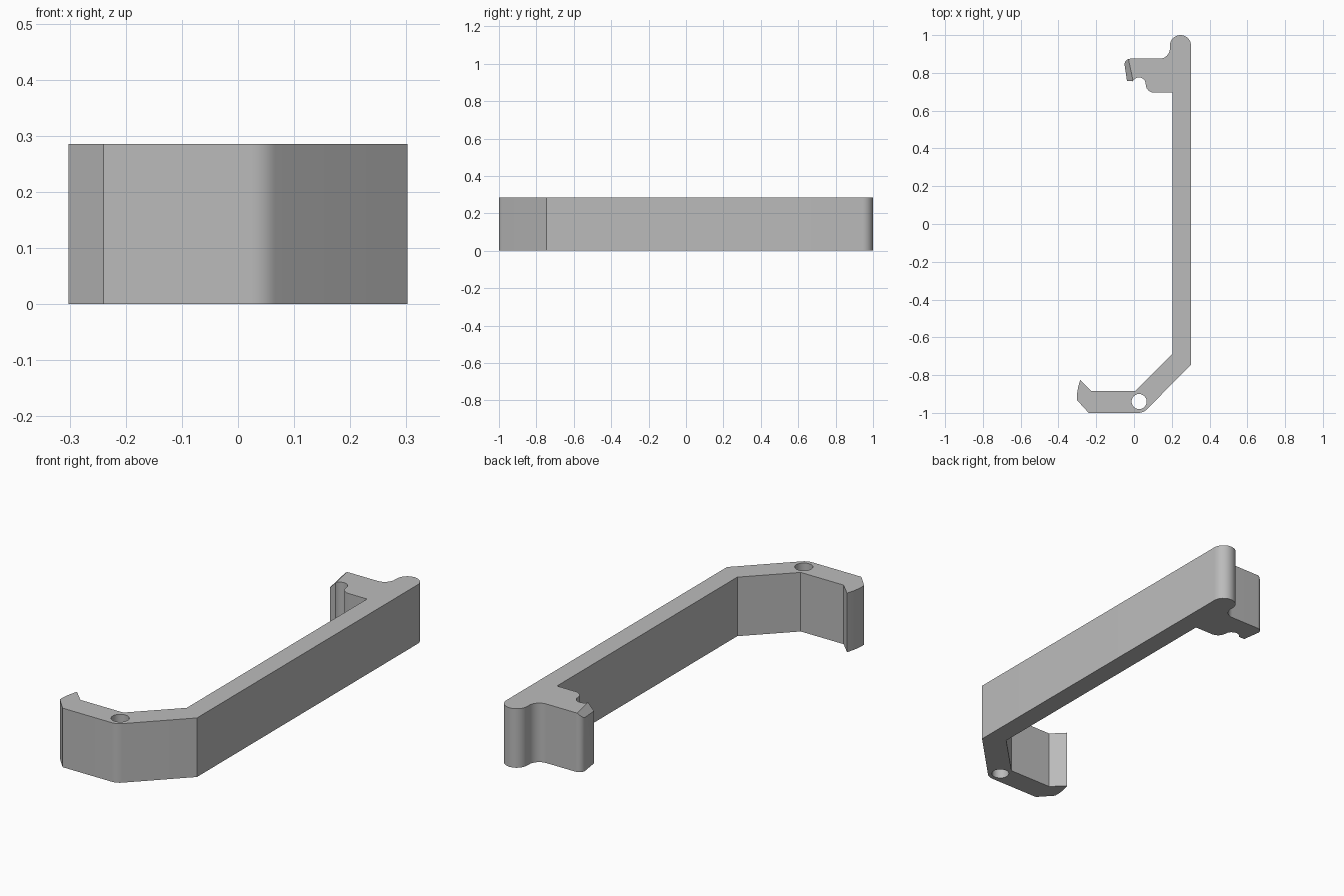
import bpy, bmesh
from math import sin, cos, radians

HEIGHT = 0.286

cube = bpy.data.objects.get("Cube")
if cube:
    bpy.data.objects.remove(cube, do_unlink=True)


def arc(cx, cy, r, start, end, steps=10):
    angles = [radians(start + (end - start) * i / steps) for i in range(steps + 1)]
    return [(cx + r * cos(a), cy + r * sin(a)) for a in angles]


def new_object(name, bm):
    bmesh.ops.recalc_face_normals(bm, faces=bm.faces)
    mesh = bpy.data.meshes.new(name)
    bm.to_mesh(mesh)
    bm.free()
    obj = bpy.data.objects.new(name, mesh)
    bpy.context.collection.objects.link(obj)
    return obj


def prism(name, outline, z0, z1):
    bm = bmesh.new()
    face = bm.faces.new([bm.verts.new((x, y, z0)) for x, y in outline])
    top = bmesh.ops.extrude_face_region(bm, geom=[face])["geom"]
    verts = [g for g in top if isinstance(g, bmesh.types.BMVert)]
    bmesh.ops.translate(bm, verts=verts, vec=(0, 0, z1 - z0))
    return new_object(name, bm)


def cut(target, cutter):
    cutter.hide_render = True
    mod = target.modifiers.new("cut", "BOOLEAN")
    mod.operation = "DIFFERENCE"
    mod.solver = "EXACT"
    mod.object = cutter
    bpy.context.view_layer.objects.active = target
    bpy.ops.object.modifier_apply(modifier=mod.name)
    bpy.data.objects.remove(cutter, do_unlink=True)


# Outline: outer bend, rounded arm end, latch, inner side, hook
outline = [(0.302, -0.745)]
outline += arc(0.246, 0.944, 0.056, 0, 180, 16)
outline += arc(0.135, 0.93, 0.055, 0, -90)
outline += arc(-0.02, 0.845, 0.03, 90, 190)
outline += [(-0.037, 0.757), (-0.012, 0.757)]
outline += arc(0.026, 0.74, 0.036, 155, 0)
outline += arc(0.107, 0.74, 0.045, 180, 270)
outline += [(0.205, 0.695), (0.205, -0.685), (0.005, -0.885), (-0.225, -0.885),
            (-0.285, -0.825), (-0.295, -0.86), (-0.301, -0.895), (-0.302, -0.932),
            (-0.24, -1.0)]
outline += arc(0.024, -0.94, 0.06, 270, 315, 6)
bracket = prism("clip_bracket", outline, 0, HEIGHT)

# Pin hole through the bend
cut(bracket, prism("pin_hole_cutter", arc(0.027, -0.94, 0.04, 0, 345, 23), -0.1, HEIGHT + 0.1))

# Bevel along the upper edge of the latch tip
bm = bmesh.new()
for x, y in ((-0.035, 0.9), (0.0, 0.735)):
    for dx, dz in ((0.03, 0.03), (-0.08, -0.08), (-0.08, 0.03)):
        bm.verts.new((x + dx, y, HEIGHT + dz))
bmesh.ops.convex_hull(bm, input=bm.verts)
cut(bracket, new_object("latch_bevel_cutter", bm))

# Plain grey material
grey = bpy.data.materials.new("plain_grey")
grey.use_nodes = True
color = (0.5, 0.5, 0.5, 1)
grey.diffuse_color = color
grey.node_tree.nodes["Principled BSDF"].inputs["Base Color"].default_value = color
bracket.data.materials.clear()
bracket.data.materials.append(grey)

bpy.ops.object.select_all(action="DESELECT")
bracket.select_set(True)
bpy.context.view_layer.objects.active = bracket
bpy.ops.object.shade_smooth_by_angle(angle=radians(30))
